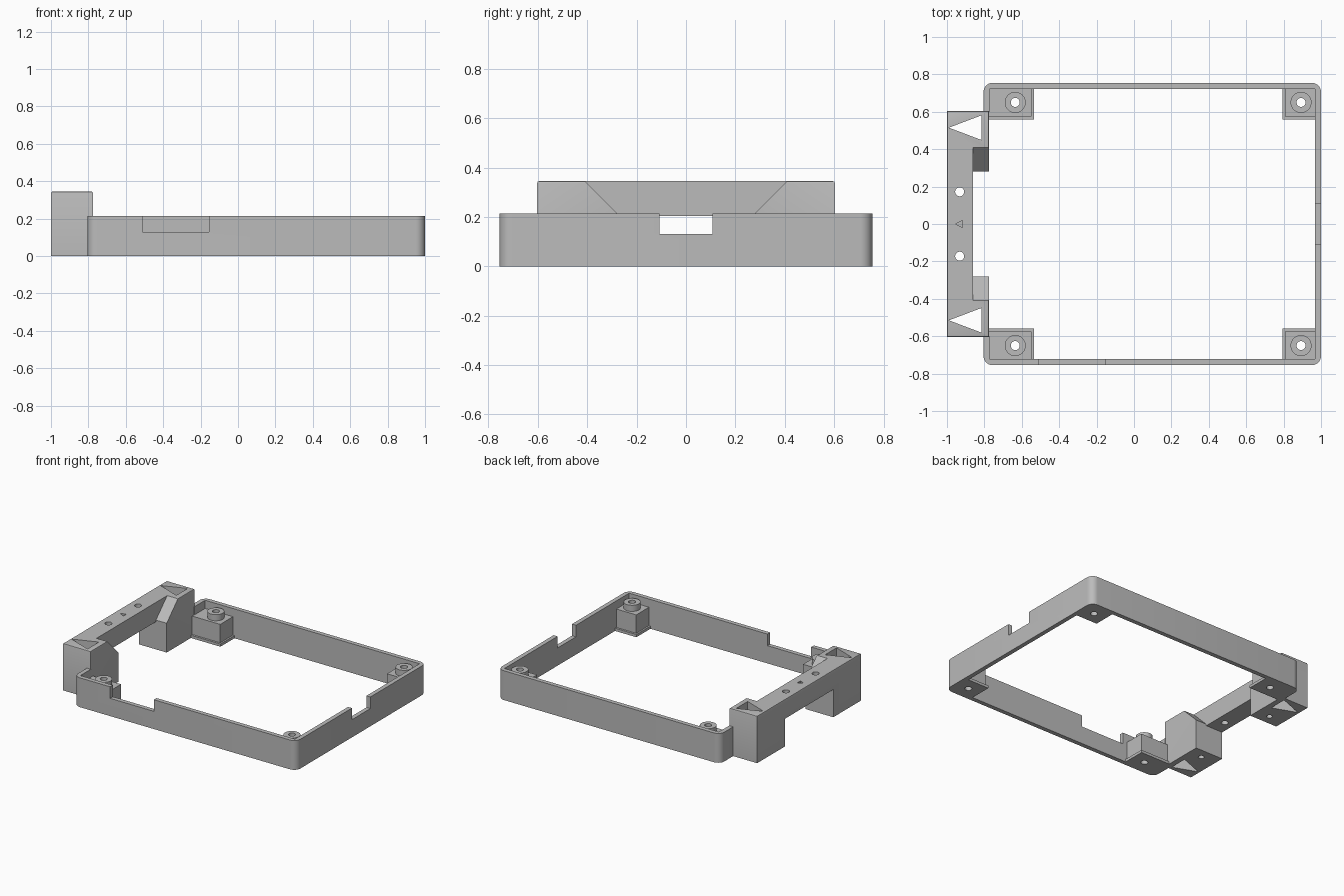
import bpy, bmesh, math
from mathutils import Vector

if "Cube" in bpy.data.objects:
    bpy.data.objects.remove(bpy.data.objects["Cube"])

GREY = (0.5, 0.5, 0.5, 1)
grey = bpy.data.materials.new("plain_grey")
grey.use_nodes = True
grey.diffuse_color = GREY
grey.node_tree.nodes["Principled BSDF"].inputs["Base Color"].default_value = GREY


def prism(name, pts, lo, hi, axis="z"):
    """Extrude a flat outline along z (points are x, y) or x (points are y, z)."""
    bm = bmesh.new()
    place = (lambda p: (p[0], p[1], lo)) if axis == "z" else (lambda p: (lo, p[0], p[1]))
    face = bm.faces.new([bm.verts.new(place(p)) for p in pts])
    geom = bmesh.ops.extrude_face_region(bm, geom=[face])["geom"]
    step = Vector((0, 0, hi - lo)) if axis == "z" else Vector((hi - lo, 0, 0))
    bmesh.ops.translate(bm, vec=step, verts=[g for g in geom if isinstance(g, bmesh.types.BMVert)])
    bmesh.ops.recalc_face_normals(bm, faces=bm.faces)
    mesh = bpy.data.meshes.new(name)
    bm.to_mesh(mesh)
    bm.free()
    mesh.materials.append(grey)
    ob = bpy.data.objects.new(name, mesh)
    bpy.context.collection.objects.link(ob)
    return ob


def box(name, x0, x1, y0, y1, z0, z1):
    return prism(name, [(x0, y0), (x1, y0), (x1, y1), (x0, y1)], z0, z1)


def cylinder(name, x, y, r, z0, z1, n=32):
    ring = [2 * math.pi * i / n for i in range(n)]
    return prism(name, [(x + r * math.cos(a), y + r * math.sin(a)) for a in ring], z0, z1)


def combine(target, tools, operation):
    """Boolean each tool into the target, then remove the tool."""
    for tool in tools:
        mod = target.modifiers.new("combine", "BOOLEAN")
        mod.operation, mod.solver, mod.object = operation, "EXACT", tool
        bpy.context.view_layer.objects.active = target
        bpy.ops.object.modifier_apply(modifier=mod.name)
        bpy.data.objects.remove(tool)


def smooth(ob):
    bpy.ops.object.select_all(action="DESELECT")
    ob.select_set(True)
    bpy.context.view_layer.objects.active = ob
    bpy.ops.object.shade_smooth_by_angle(angle=math.radians(30))


# Frame wall: rounded rectangle, hollowed, with three openings
X0, X1, Y, H, WALL, R = -0.805, 1.0, 0.755, 0.215, 0.032, 0.05
outline = []
for k, (cx, cy) in enumerate([(X1 - R, Y - R), (X0 + R, Y - R), (X0 + R, R - Y), (X1 - R, R - Y)]):
    for i in range(9):
        a = math.pi / 2 * (k + i / 8)
        outline.append((cx + R * math.cos(a), cy + R * math.sin(a)))
frame = prism("frame_wall", outline, 0, H)
combine(frame, [
    box("inside", X0 + WALL, X1 - WALL, WALL - Y, Y - WALL, -0.1, 0.5),
    box("front_notch", -0.51, -0.155, -0.8, -0.7, 0.13, 0.5),
    box("right_notch", 0.9, 1.1, -0.107, 0.107, 0.13, 0.5),
    box("bracket_gap", -0.9, -0.75, -0.598, 0.598, -0.1, 0.5),
], "DIFFERENCE")
smooth(frame)

# Corner posts: foot flange, block and round boss, drilled through
HOLE = 0.024
for side, sy in (("front", -1), ("back", 1)):
    for end, hx, wall_x, edge_x in (("left", 0.893, 0.98, 0.795), ("right", -0.635, -0.79, -0.535)):
        inward = math.copysign(0.012, wall_x)
        name = f"{side}_{end}_post"

        def block(part, x, y, top):
            xs, ys = sorted((x, wall_x)), sorted((sy * y, sy * 0.74))
            return box(part, *xs, *ys, 0, top)

        post = block(name, edge_x + inward, 0.575, 0.155)
        combine(post, [block("flange", edge_x, 0.56, 0.02),
                       cylinder("boss", hx, sy * 0.65, 0.056, 0.1, 0.2)], "UNION")
        combine(post, [cylinder("hole", hx, sy * 0.65, HOLE, -0.1, 0.5)], "DIFFERENCE")
        smooth(post)

# Bracket: bridge profile along y plus two chamfered legs
B, TOP, IN, UNDER = 0.603, 0.345, 0.28, 0.203
bracket = prism("bracket", [(-B, 0), (-IN, 0), (-IN, UNDER), (IN, UNDER), (IN, 0),
                            (B, 0), (B, TOP), (-B, TOP)], -1.0, -0.862, "x")
legs = [prism("leg", [(s * B, 0), (s * IN, 0), (s * IN, H), (s * 0.41, TOP), (s * B, TOP)],
              -0.862, -0.775, "x") for s in (-1, 1)]
combine(bracket, legs, "UNION")

# Soften the upper rim of the bracket
bm = bmesh.new()
bm.from_mesh(bracket.data)
bmesh.ops.remove_doubles(bm, verts=bm.verts, dist=0.0005)
bmesh.ops.dissolve_limit(bm, angle_limit=0.02, verts=bm.verts, edges=bm.edges)
rim = [e for e in bm.edges if all(v.co.z > TOP - 0.001 for v in e.verts)
       and len(e.link_faces) == 2 and e.calc_face_angle() > 1]
bmesh.ops.bevel(bm, geom=rim, offset=0.008, segments=2, profile=0.5, affect="EDGES")
bm.to_mesh(bracket.data)
bm.free()

# Bracket openings: triangles, screw holes, centre mark and blind holes underneath
cuts = [prism("centre_mark", [(-0.955, 0), (-0.917, -0.019), (-0.917, 0.019)], TOP - 0.03, 0.5)]
for s in (-1, 1):
    cuts += [
        prism("triangle", [(-0.99, s * 0.515), (-0.815, s * 0.515 - 0.066), (-0.815, s * 0.515 + 0.066)], -0.1, 0.5),
        cylinder("screw_hole", -0.932, s * 0.172, HOLE, 0.1, 0.5),
        cylinder("blind_hole", -0.88, s * 0.353, 0.02, -0.1, 0.1),
    ]
combine(bracket, cuts, "DIFFERENCE")
smooth(bracket)
